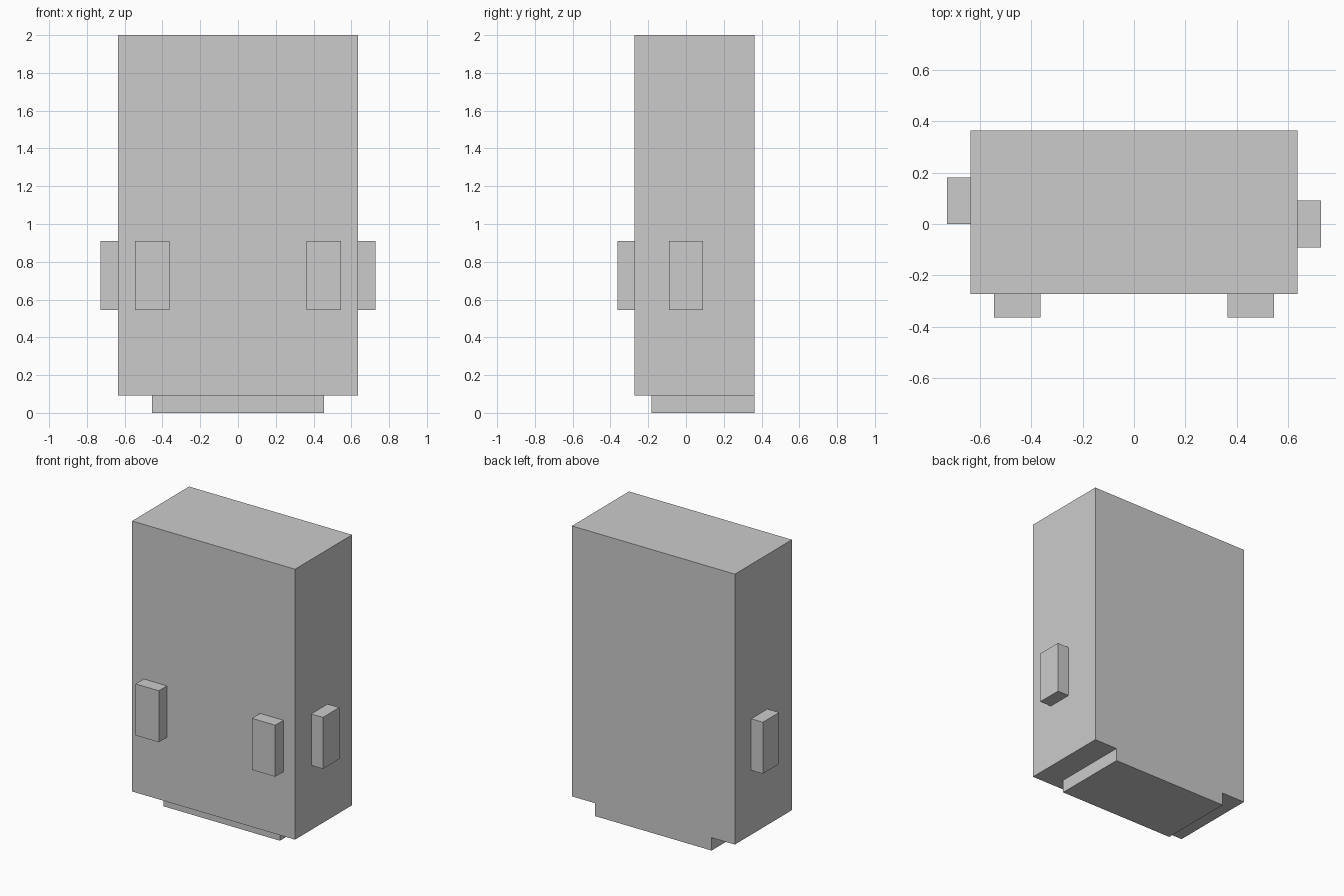
import bpy
from mathutils import Vector

if "Cube" in bpy.data.objects:
    bpy.data.objects.remove(bpy.data.objects["Cube"])

U = 1 / 11  # grid unit: the model is 22 units tall


def box(name, lo, hi):
    lo, hi = Vector(lo) * U, Vector(hi) * U
    bpy.ops.mesh.primitive_cube_add(size=1, location=(lo + hi) / 2)
    ob = bpy.context.object
    ob.name = name
    ob.scale = hi - lo
    bpy.ops.object.transform_apply(location=False, rotation=False, scale=True)
    return ob


# Main block and the recessed plinth, flush at the back
box("body", (-7, -3, 1), (7, 4, 22))
box("base", (-5, -2, 0), (5, 4, 1))

# Pair of raised blocks on the front
for side, x in (("left", -6), ("right", 4)):
    box(f"front_block_{side}", (x, -4, 6), (x + 2, -3, 10))

# One raised block on each side, slightly staggered
box("side_block_right", (7, -1, 6), (8, 1, 10))
box("side_block_left", (-8, 0, 6), (-7, 2, 10))
